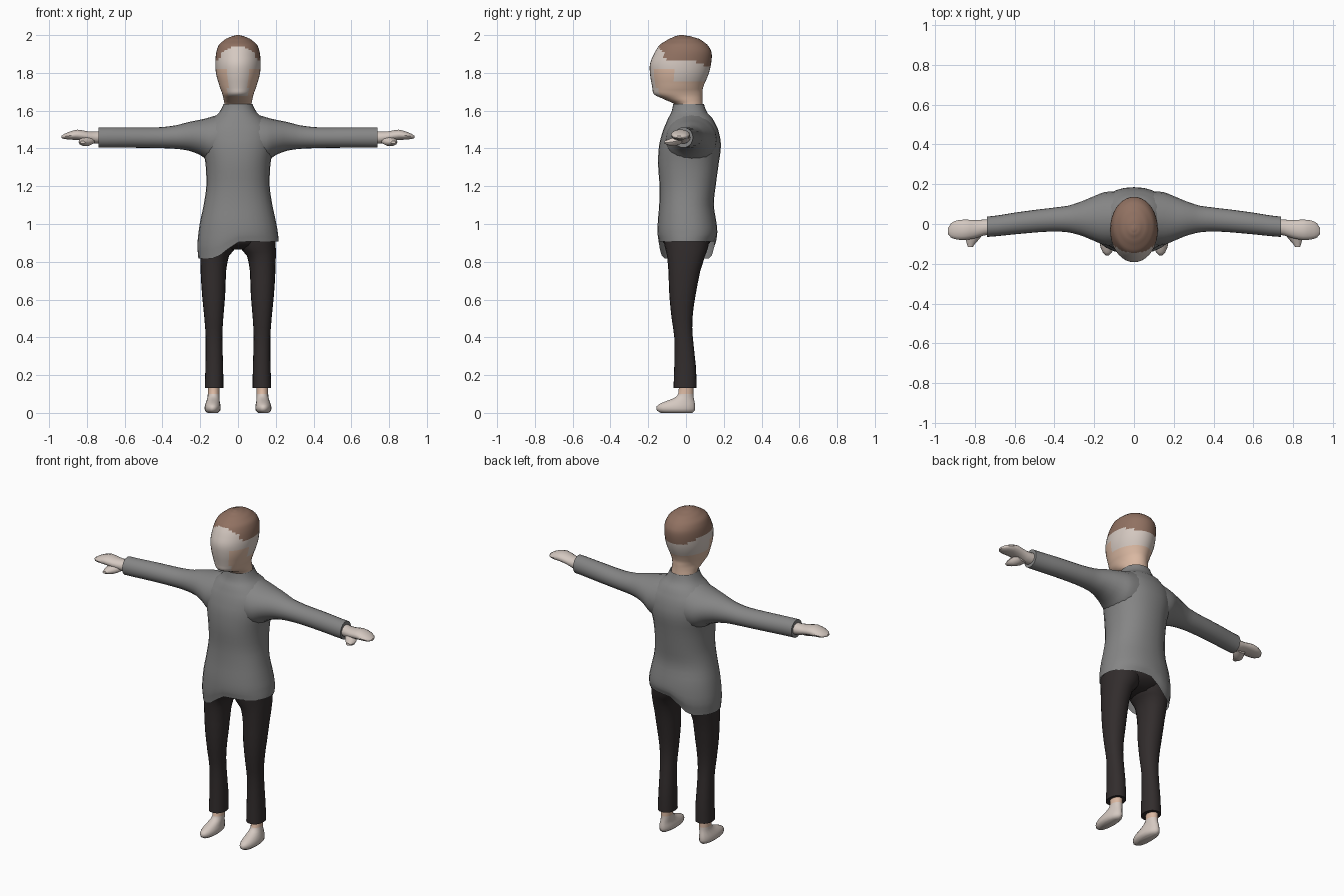
import bpy, bmesh, math

def material(name, rgb):
    m = bpy.data.materials.new(name)
    m.diffuse_color = (*rgb, 1.0)
    return m

HAIR = material("brown hair", (0.28, 0.165, 0.12))
LIGHT = material("pale skin", (0.66, 0.58, 0.53))
TAN = material("tan skin", (0.70, 0.48, 0.36))
GREY = material("grey knit", (0.235, 0.235, 0.235))
DARK = material("dark cloth", (0.032, 0.026, 0.026))

def catmull(p, t):
    a, b, c, d = p
    return 0.5 * (2 * b + (c - a) * t + (2 * a - 5 * b + 4 * c - d) * t * t
                  + (3 * b - a - 3 * c + d) * t ** 3)

def smooth_rings(rings, steps):
    """Insert smoothly interpolated rings between the given ones."""
    out = []
    n = len(rings)
    for i in range(n - 1):
        quad = [rings[max(i - 1, 0)], rings[i], rings[i + 1], rings[min(i + 2, n - 1)]]
        for s in range(steps):
            t = s / steps
            ring = [catmull(v, t) for v in zip(*quad)]
            ring[0] = rings[i][0] * (1 - t) + rings[i + 1][0] * t
            out.append(ring)
    return out + [rings[-1]]

def loft(name, rings, mats, axis="z", seg=20, steps=2, mirror=False,
         power=1.0, caps=(True, True), warp=None, rule=None):
    """Rings: (position on axis, min and max of 1st cross axis, min and max of 2nd)."""
    bm = bmesh.new()
    loops = []
    for pos, a0, a1, b0, b1 in smooth_rings(rings, steps):
        loop = []
        for k in range(seg):
            ang = 2 * math.pi * k / seg
            c, s = math.cos(ang), math.sin(ang)
            a = (a0 + a1) / 2 + (a1 - a0) / 2 * math.copysign(abs(c) ** power, c)
            b = (b0 + b1) / 2 + (b1 - b0) / 2 * math.copysign(abs(s) ** power, s)
            co = {"z": (a, b, pos), "x": (pos, a, b), "y": (a, pos, b)}[axis]
            loop.append(bm.verts.new(warp(*co) if warp else co))
        loops.append(loop)
    for lo, hi in zip(loops, loops[1:]):
        for k in range(seg):
            j = (k + 1) % seg
            bm.faces.new((lo[k], lo[j], hi[j], hi[k]))
    if caps[0]:
        bm.faces.new(loops[0][::-1])
    if caps[1]:
        bm.faces.new(loops[-1])
    bmesh.ops.recalc_face_normals(bm, faces=bm.faces)
    for f in bm.faces:
        f.smooth = True
        if rule:
            f.material_index = rule(f.calc_center_median())
    me = bpy.data.meshes.new(name)
    bm.to_mesh(me)
    bm.free()
    me.set_sharp_from_angle(angle=math.radians(50))
    for m in mats:
        me.materials.append(m)
    ob = bpy.data.objects.new(name, me)
    bpy.context.collection.objects.link(ob)
    if mirror:
        ob.modifiers.new("mirror", "MIRROR")
    return ob

# Head and neck: hair cap, pale face and sides, tan cheeks and neck
def head_colour(c):
    hairline = 1.868 - 0.25 * max(0, c.y) + 1.7 * max(0, -0.1 - c.y)
    if c.z > hairline:
        return 0
    face = abs(c.x) < 0.055 and c.y < -0.1 and c.z > 1.68
    if face or c.z > (1.82 if c.y < -0.07 else 1.755):
        return 1
    return 2

loft("head", [
    (1.57, -0.075, 0.075, -0.06, 0.09),
    (1.635, -0.072, 0.072, -0.062, 0.088),
    (1.655, -0.075, 0.075, -0.105, 0.087),
    (1.685, -0.082, 0.082, -0.168, 0.087),
    (1.72, -0.095, 0.095, -0.178, 0.09),
    (1.79, -0.115, 0.115, -0.19, 0.118),
    (1.85, -0.12, 0.12, -0.19, 0.133),
    (1.91, -0.115, 0.115, -0.165, 0.135),
    (1.95, -0.10, 0.10, -0.138, 0.112),
    (1.98, -0.065, 0.065, -0.09, 0.07),
    (1.995, -0.03, 0.03, -0.055, 0.02),
    (2.0, -0.008, 0.008, -0.035, -0.015),
], [HAIR, LIGHT, TAN], seg=36, steps=4, rule=head_colour)

# Sweater body, with the hem hanging lower on one side
def droop(x, y, z):
    if z < 1.0:
        t = min(1, max(0, (0.02 - x) / 0.16))
        hem = 0.907 - 0.09 * t * t * (3 - 2 * t)
        z = hem + (z - 0.9) / 0.1 * (1.0 - hem)
    return (x, y, z)

loft("sweater_body", [
    (0.90, -0.21, 0.215, -0.142, 0.15),
    (0.94, -0.215, 0.212, -0.15, 0.165),
    (1.0, -0.203, 0.203, -0.15, 0.162),
    (1.1, -0.182, 0.182, -0.142, 0.147),
    (1.2, -0.168, 0.168, -0.14, 0.157),
    (1.32, -0.172, 0.172, -0.148, 0.173),
    (1.42, -0.19, 0.19, -0.142, 0.185),
    (1.5, -0.19, 0.19, -0.12, 0.17),
    (1.56, -0.135, 0.135, -0.095, 0.14),
    (1.59, -0.10, 0.10, -0.078, 0.112),
    (1.635, -0.077, 0.077, -0.068, 0.095),
], [GREY], seg=28, power=0.9, steps=3, caps=(False, False), warp=droop)

# Sleeves
loft("sleeve", [
    (0.08, -0.11, 0.165, 1.31, 1.585),
    (0.15, -0.105, 0.16, 1.33, 1.565),
    (0.20, -0.085, 0.14, 1.365, 1.552),
    (0.26, -0.06, 0.115, 1.388, 1.54),
    (0.33, -0.042, 0.092, 1.398, 1.522),
    (0.42, -0.038, 0.08, 1.402, 1.512),
    (0.58, -0.05, 0.06, 1.404, 1.512),
    (0.738, -0.065, 0.037, 1.404, 1.512),
], [GREY], axis="x", mirror=True, steps=3)

# Hands with a mitten-like finger block and a thumb
loft("hand", [
    (0.70, -0.05, 0.025, 1.425, 1.495),
    (0.755, -0.058, 0.022, 1.425, 1.49),
    (0.80, -0.072, 0.02, 1.437, 1.492),
    (0.85, -0.08, 0.022, 1.444, 1.50),
    (0.89, -0.078, 0.018, 1.446, 1.49),
    (0.92, -0.068, 0.004, 1.45, 1.477),
    (0.935, -0.05, -0.02, 1.455, 1.467),
], [LIGHT], axis="x", seg=14, mirror=True)
loft("thumb", [
    (-0.115, 0.81, 0.835, 1.425, 1.44),
    (-0.09, 0.79, 0.843, 1.415, 1.45),
    (-0.06, 0.765, 0.842, 1.412, 1.462),
    (-0.02, 0.745, 0.825, 1.425, 1.475),
], [LIGHT], axis="y", seg=10, mirror=True)

# Trousers: hip block and two legs
loft("trouser_hips", [
    (0.865, -0.10, 0.10, -0.06, 0.07),
    (0.885, -0.17, 0.17, -0.105, 0.11),
    (0.92, -0.198, 0.198, -0.13, 0.14),
    (0.97, -0.19, 0.19, -0.13, 0.14),
], [DARK], seg=24)
loft("trouser_leg", [
    (0.132, 0.077, 0.176, -0.066, 0.056),
    (0.25, 0.079, 0.172, -0.062, 0.052),
    (0.40, 0.083, 0.171, -0.062, 0.036),
    (0.50, 0.078, 0.178, -0.076, 0.034),
    (0.62, 0.068, 0.190, -0.088, 0.05),
    (0.75, 0.063, 0.198, -0.093, 0.075),
    (0.83, 0.048, 0.20, -0.10, 0.10),
    (0.87, 0.015, 0.20, -0.11, 0.115),
    (0.92, 0.0, 0.198, -0.12, 0.125),
], [DARK], mirror=True, power=0.9)

# Bare feet
loft("foot", [
    (0.0, 0.108, 0.162, -0.135, 0.035),
    (0.012, 0.094, 0.175, -0.155, 0.048),
    (0.035, 0.092, 0.176, -0.157, 0.05),
    (0.055, 0.096, 0.17, -0.125, 0.047),
    (0.078, 0.098, 0.162, -0.065, 0.042),
    (0.10, 0.098, 0.16, -0.042, 0.04),
    (0.18, 0.096, 0.16, -0.036, 0.04),
], [LIGHT, TAN], seg=18, mirror=True, rule=lambda c: 1 if c.z > 0.1 else 0)
